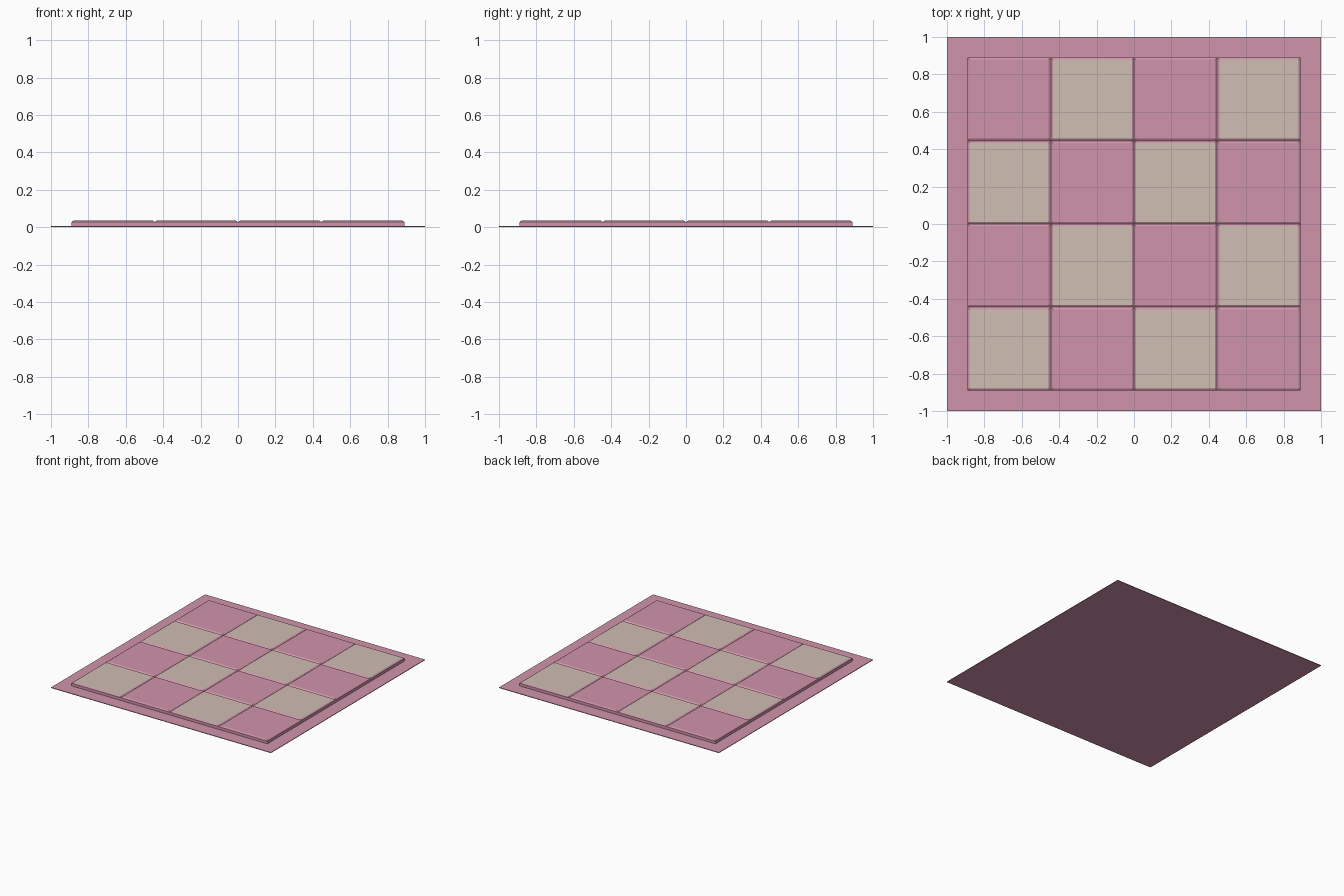
import bpy
import bmesh

COUNT = 4            # tiles per side
HALF = 0.89          # half width of the tiled slab
SHEET = 0.005        # base sheet thickness
SHOULDER, TOP = 0.028, 0.035
CHAMFER = 0.011

if "Cube" in bpy.data.objects:
    bpy.data.objects.remove(bpy.data.objects["Cube"], do_unlink=True)


def make_material(name, rgb):
    mat = bpy.data.materials.new(name)
    mat.use_nodes = True
    colour = (*rgb, 1)
    mat.diffuse_color = colour
    bsdf = next(n for n in mat.node_tree.nodes if n.type == "BSDF_PRINCIPLED")
    bsdf.inputs["Base Color"].default_value = colour
    return mat


def make_object(name, bm, materials):
    bmesh.ops.recalc_face_normals(bm, faces=bm.faces)
    mesh = bpy.data.meshes.new(name)
    bm.to_mesh(mesh)
    bm.free()
    for mat in materials:
        mesh.materials.append(mat)
    obj = bpy.data.objects.new(name, mesh)
    bpy.context.collection.objects.link(obj)
    return obj


pink = make_material("dusty pink", (0.63, 0.296, 0.402))
beige = make_material("warm beige", (0.63, 0.515, 0.456))

# Thin base sheet
bm = bmesh.new()
bmesh.ops.create_cube(bm, size=1)
bmesh.ops.scale(bm, vec=(2, 2, SHEET), verts=bm.verts)
bmesh.ops.translate(bm, vec=(0, 0, SHEET / 2), verts=bm.verts)
make_object("base_sheet", bm, [pink])

# Raised slab with a grid of chamfered tiles
bm = bmesh.new()
bmesh.ops.create_grid(bm, x_segments=COUNT, y_segments=COUNT, size=HALF)
bmesh.ops.translate(bm, vec=(0, 0, SHOULDER), verts=bm.verts)
tops = list(bm.faces)
border = [e for e in bm.edges if e.is_boundary]

# Slab side walls
walls = bmesh.ops.extrude_edge_only(bm, edges=border)["geom"]
for v in walls:
    if isinstance(v, bmesh.types.BMVert):
        v.co.z = SHEET

# Chamfered tile tops, coloured as a checkerboard
bmesh.ops.inset_individual(bm, faces=tops, thickness=CHAMFER,
                           use_even_offset=True)
pitch = 2 * HALF / COUNT
for face in tops:
    centre = face.calc_center_median()
    column = int((centre.x + HALF) / pitch)
    row = int((centre.y + HALF) / pitch)
    face.material_index = 1 if (column + row) % 2 == 0 else 0
    for v in face.verts:
        v.co.z = TOP
make_object("tiled_slab", bm, [pink, beige])
